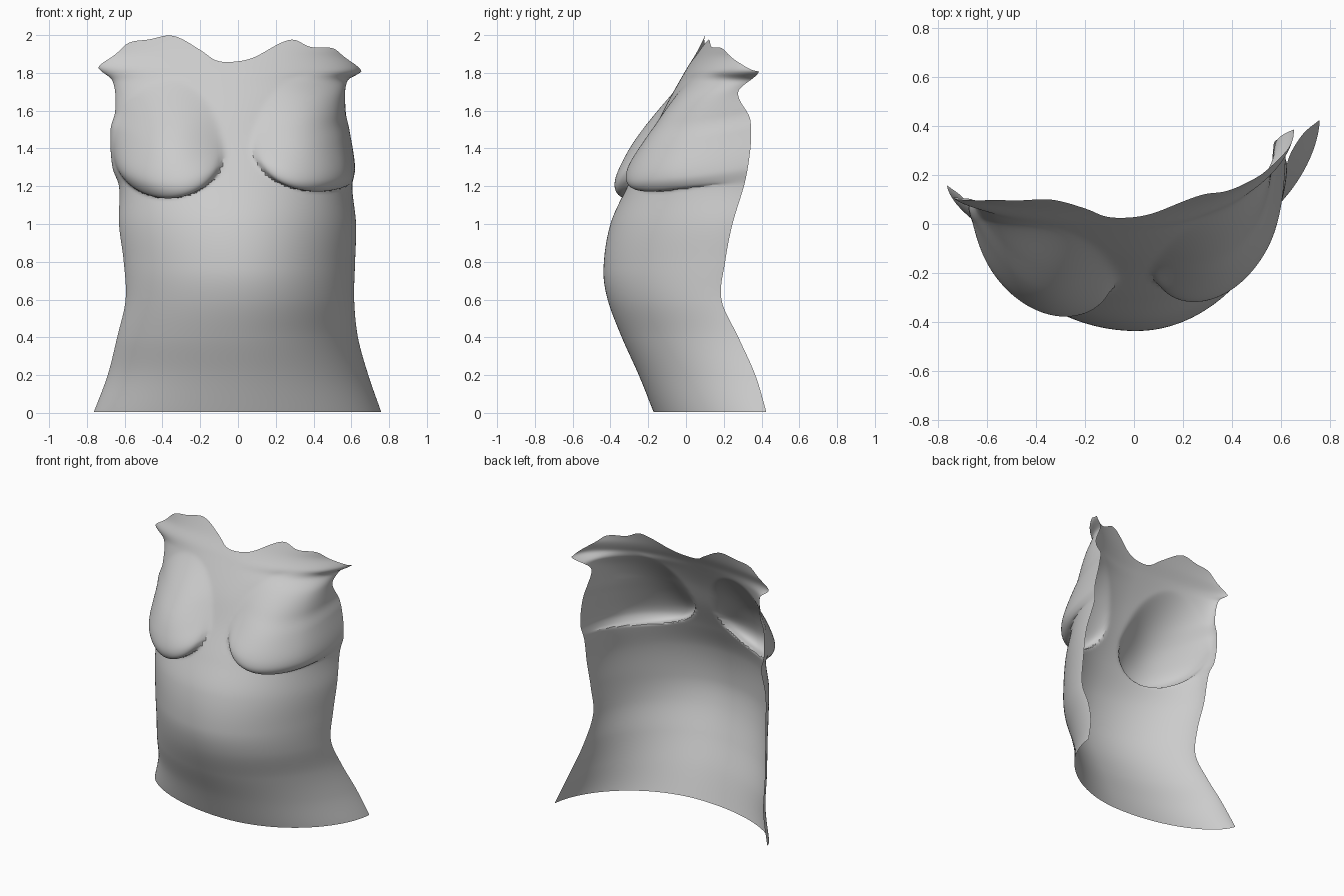
import bpy, math

if "Cube" in bpy.data.objects:
    bpy.data.objects.remove(bpy.data.objects["Cube"])

NU, NV = 110, 170


def curve(pts):
    """Smooth interpolation through (t, value) points."""
    n = len(pts)

    def slope(i):
        a, b = pts[max(i - 1, 0)], pts[min(i + 1, n - 1)]
        return (b[1] - a[1]) / (b[0] - a[0])

    def f(t):
        t = min(max(t, pts[0][0]), pts[-1][0])
        i = 0
        while i < n - 2 and t > pts[i + 1][0]:
            i += 1
        (t0, v0), (t1, v1) = pts[i], pts[i + 1]
        h = t1 - t0
        k = (t - t0) / h
        return ((2*k**3 - 3*k*k + 1) * v0 + (k**3 - 2*k*k + k) * h * slope(i)
                + (3*k*k - 2*k**3) * v1 + (k**3 - k*k) * h * slope(i + 1))
    return f


# Side edges (x and y by height), centre line and top outline
left_x = curve([(0, -.765), (.2, -.69), (.4, -.64), (.6, -.595), (.8, -.605), (1, -.63),
                (1.2, -.63), (1.3, -.665), (1.5, -.675), (1.6, -.65), (1.76, -.665),
                (1.83, -.74), (1.9, -.68), (2, -.66)])
right_x = curve([(0, .76), (.2, .69), (.4, .635), (.6, .615), (.8, .62), (1, .625),
                 (1.2, .605), (1.3, .62), (1.5, .59), (1.6, .57), (1.76, .58),
                 (1.81, .655), (1.9, .61), (2, .61)])
left_y = curve([(0, .16), (.2, .1), (.4, .01), (.6, -.06), (.8, -.05), (1, -.01),
                (1.3, .06), (1.6, .08), (1.83, .11), (2, .11)])
right_y = curve([(0, .43), (.2, .37), (.4, .28), (.6, .19), (.8, .21), (1, .25),
                 (1.3, .34), (1.55, .35), (1.7, .28), (1.81, .39), (1.92, .32), (2, .3)])
centre_y = curve([(0, -.17), (.2, -.25), (.4, -.34), (.6, -.415), (.76, -.437), (1, -.4),
                  (1.2, -.31), (1.4, -.21), (1.6, -.12), (1.8, -.01), (1.9, .05), (2, .1)])
top_z = curve([(-1, 1.83), (-.95, 1.9), (-.87, 1.96), (-.7, 1.98), (-.5, 2), (-.25, 1.92),
               (-.12, 1.87), (0, 1.86), (.17, 1.88), (.48, 1.98), (.65, 1.94),
               (.85, 1.93), (.95, 1.86), (1, 1.81)])
# How boxy (low) or flat (high) each half of the cross-section is
left_p = curve([(0, 1.25), (.6, 1.4), (1, 1.3), (1.3, 1), (1.6, 1.1), (2, 1.3)])
right_p = curve([(0, 1.15), (.6, 1.2), (1, 1.1), (1.3, .82), (1.6, .95), (2, 1.2)])

# Breasts: centre x, centre z, half width, lower height, upper height, depth
BREASTS = [(-.37, 1.385, .29, .24, .38, .165), (.42, 1.42, .34, .24, .38, .155)]


def bulge(x, z):
    total = 0
    for bx, bz, rx, lo, hi, depth in BREASTS:
        dz = z - bz
        r2 = ((x - bx) / rx) ** 2 + (dz / (hi if dz > 0 else lo)) ** 2
        if r2 < 1:
            k = min(max((dz + .08) / .24, 0), 1)
            total += depth * (1 - r2) ** (.55 + .8 * k * k * (3 - 2 * k))
    return total


# Torso shell: curved cross-sections stacked from hips to neckline
verts, faces = [], []
for j in range(NV + 1):
    w = 2 * j / NV
    for i in range(NU + 1):
        t = math.pi * i / NU
        s, c = -math.cos(t), max(math.sin(t), 0)
        z = w if w < 1.5 else 1.5 + (w - 1.5) * 2 * (top_z(s) - 1.5)
        xl, xr, mid = left_x(z), right_x(z), centre_y(z)
        x = (xl + xr) / 2 + s * (xr - xl) / 2
        edge, p = (left_y(z), left_p(z)) if s < 0 else (right_y(z), right_p(z))
        y = edge + (mid - edge) * c ** p
        k = min(c / .45, 1)
        h = bulge(x, z) * k * (2 - k)
        verts.append((x, y - h, z - .5 * h))
for j in range(NV):
    for i in range(NU):
        a = j * (NU + 1) + i
        faces.append((a, a + 1, a + NU + 2, a + NU + 1))

mesh = bpy.data.meshes.new("torso_shell")
mesh.from_pydata(verts, [], faces)
torso = bpy.data.objects.new("torso_shell", mesh)
bpy.context.collection.objects.link(torso)
bpy.context.view_layer.objects.active = torso
torso.select_set(True)
bpy.ops.object.shade_smooth_by_angle(angle=math.radians(50))

# Soften the folds
soften = torso.modifiers.new("soften", 'SMOOTH')
soften.factor, soften.iterations = .5, 4
